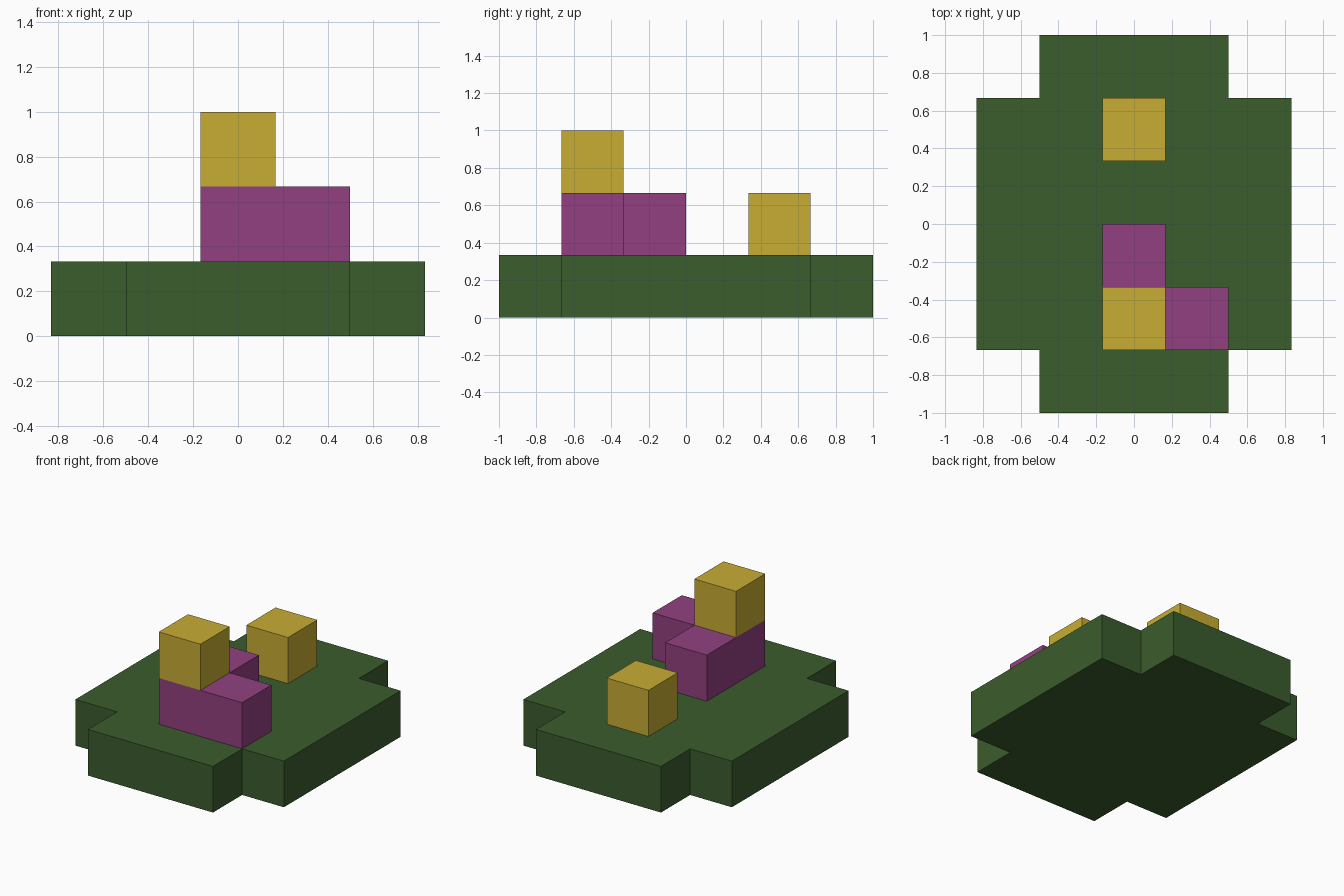
import bpy, bmesh

if "Cube" in bpy.data.objects:
    bpy.data.objects.remove(bpy.data.objects["Cube"])

U = 1 / 3  # edge length of one block


def material(name, rgb):
    """Flat material from 8-bit sRGB values, converted to linear."""
    lin = [((c / 255 + 0.055) / 1.055) ** 2.4 for c in rgb]
    m = bpy.data.materials.new(name)
    m.diffuse_color = (*lin, 1)
    m.use_nodes = True
    m.node_tree.nodes["Principled BSDF"].inputs["Base Color"].default_value = m.diffuse_color
    return m


def prism(name, outline, z, mat):
    """Extrude a counter-clockwise outline (in block units) one block up from level z."""
    bm = bmesh.new()
    base = bm.faces.new([bm.verts.new((x * U, y * U, z * U)) for x, y in outline])
    top = bmesh.ops.extrude_face_region(bm, geom=[base], use_keep_orig=True)["geom"]
    bmesh.ops.translate(bm, vec=(0, 0, U),
                        verts=[g for g in top if isinstance(g, bmesh.types.BMVert)])
    bmesh.ops.recalc_face_normals(bm, faces=bm.faces)
    mesh = bpy.data.meshes.new(name)
    bm.to_mesh(mesh)
    bm.free()
    mesh.materials.append(mat)
    bpy.context.collection.objects.link(bpy.data.objects.new(name, mesh))


def square(x, y):
    """Outline of a single block with its lower corner at x, y."""
    return [(x, y), (x + 1, y), (x + 1, y + 1), (x, y + 1)]


green = material("dark green", (59, 93, 45))
purple = material("purple", (146, 64, 128))
yellow = material("mustard yellow", (200, 174, 52))

# Base slab: 5 x 6 blocks with one block cut from each corner
quarter = [(2.5, 2), (1.5, 2), (1.5, 3)]
right_top = quarter
left_top = [(-x, y) for x, y in reversed(quarter)]
half = right_top + left_top
prism("base_slab", half + [(-x, -y) for x, y in half], 0, green)

# L-shaped middle layer
prism("corner_step", [(-0.5, -2), (1.5, -2), (1.5, -1), (0.5, -1), (0.5, 0), (-0.5, 0)],
      1, purple)

# Single blocks: one on top of the step, one on the slab behind it
prism("top_block", square(-0.5, -2), 2, yellow)
prism("rear_block", square(-0.5, 1), 1, yellow)
